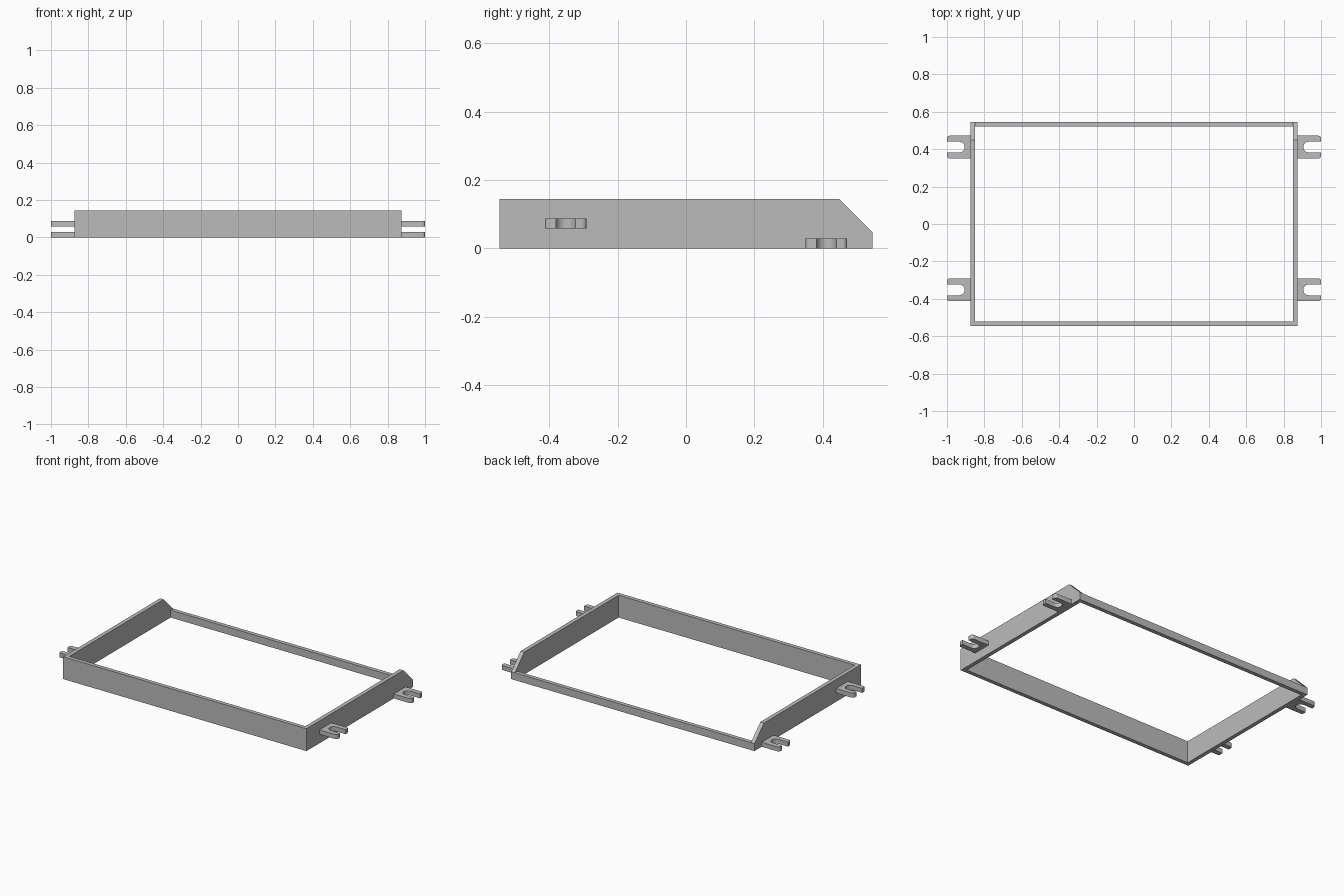
import bpy, bmesh, math
from mathutils import Vector

cube = bpy.data.objects.get("Cube")
if cube:
    bpy.data.objects.remove(cube)

grey = bpy.data.materials.new("plain grey")
grey.use_nodes = True
COLOUR = (0.5, 0.5, 0.5, 1)
grey.diffuse_color = COLOUR
grey.node_tree.nodes["Principled BSDF"].inputs["Base Color"].default_value = COLOUR

HALF_X, HALF_Y, HEIGHT = 0.875, 0.546, 0.145
WALL, BACK_HEIGHT, SLOPE = 0.026, 0.048, 0.097


def prism(name, points, depth):
    """Extrude a closed planar outline along a vector."""
    bm = bmesh.new()
    face = bm.faces.new([bm.verts.new(p) for p in points])
    new = bmesh.ops.extrude_face_region(bm, geom=[face], use_keep_orig=True)["geom"]
    bmesh.ops.translate(bm, vec=Vector(depth),
                        verts=[g for g in new if isinstance(g, bmesh.types.BMVert)])
    bmesh.ops.recalc_face_normals(bm, faces=bm.faces)
    mesh = bpy.data.meshes.new(name)
    bm.to_mesh(mesh)
    bm.free()
    mesh.materials.append(grey)
    obj = bpy.data.objects.new(name, mesh)
    bpy.context.collection.objects.link(obj)
    return obj


def arc(cx, cy, r, start, end, steps):
    angles = [math.radians(start + (end - start) * i / steps) for i in range(steps + 1)]
    return [(cx + r * math.cos(a), cy + r * math.sin(a)) for a in angles]


def cross_wall(name, y, height):
    x = HALF_X - WALL
    prism(name, [(-x, y, 0), (x, y, 0), (x, y, height), (-x, y, height)], (0, WALL, 0))


def slotted_tab(name, side, y, z):
    """Flat lug with an open, round-ended slot and rounded outer corners."""
    half, slot, r, thick = 0.061, 0.029, 0.014, 0.029
    outline = [(HALF_X - 0.005, -half)]
    outline += arc(1 - r, r - half, r, -90, 0, 5)
    outline += [(1, -slot)]
    outline += arc(0.905 + slot, 0, slot, 270, 90, 14)
    outline += [(1, slot)]
    outline += arc(1 - r, half - r, r, 0, 90, 5)
    outline += [(HALF_X - 0.005, half)]
    obj = prism(name, [(side * px, y + py, z) for px, py in outline], (0, 0, thick))
    # Smooth the curved edges only
    bpy.ops.object.select_all(action="DESELECT")
    obj.select_set(True)
    bpy.context.view_layer.objects.active = obj
    bpy.ops.object.shade_smooth_by_angle(angle=math.radians(30))


# Tall front wall and low back wall
cross_wall("front_wall", -HALF_Y, HEIGHT)
cross_wall("back_wall", HALF_Y - WALL, BACK_HEIGHT)

# Side walls with a sloped back corner, and their mounting tabs
profile = [(-HALF_Y, 0), (HALF_Y, 0), (HALF_Y, BACK_HEIGHT),
           (HALF_Y - SLOPE, HEIGHT), (-HALF_Y, HEIGHT)]
for label, side in (("left", 1), ("right", -1)):
    prism(label + "_side_wall", [(side * HALF_X, y, z) for y, z in profile],
          (-side * WALL, 0, 0))
    slotted_tab(label + "_front_tab", side, -0.352, 0.058)
    slotted_tab(label + "_back_tab", side, 0.411, 0)
